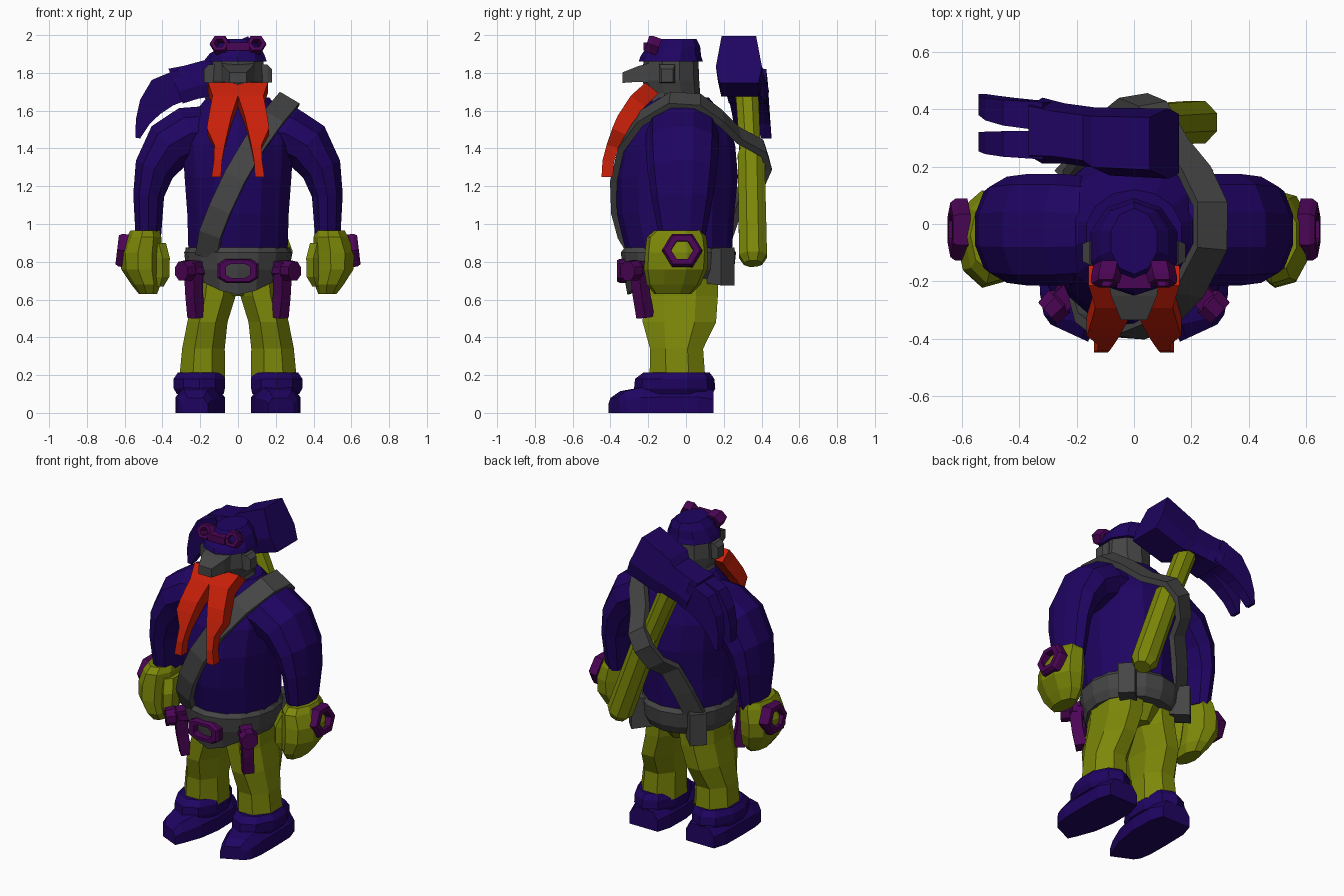
import bpy, bmesh, math
from mathutils import Vector as V


def material(name, rgb):
    m = bpy.data.materials.new(name)
    m.diffuse_color = (*rgb, 1)
    return m


NAVY = material("navy", (0.0135, 0.0012, 0.12))
OLIVE = material("olive", (0.2, 0.245, 0.0025))
GREY = material("grey", (0.06, 0.06, 0.06))
RED = material("red", (0.58, 0.014, 0.0025))
PURPLE = material("purple", (0.07, 0.0015, 0.09))


def loft(name, rings, mat, wrap=False):
    """Skin a list of equal-sized point rings; cap the ends or wrap around."""
    bm = bmesh.new()
    vs = [[bm.verts.new(p) for p in r] for r in rings]
    n = len(vs[0])
    for i in range(len(vs) if wrap else len(vs) - 1):
        a, b = vs[i], vs[(i + 1) % len(vs)]
        for k in range(n):
            j = (k + 1) % n
            bm.faces.new((a[k], a[j], b[j], b[k]))
    if not wrap:
        bm.faces.new(vs[0][::-1])
        bm.faces.new(vs[-1])
    bmesh.ops.recalc_face_normals(bm, faces=bm.faces)
    me = bpy.data.meshes.new(name)
    bm.to_mesh(me)
    bm.free()
    me.materials.append(mat)
    ob = bpy.data.objects.new(name, me)
    bpy.context.collection.objects.link(ob)
    return ob


def ring(c, u, v, n, phase=0.0, power=1.0):
    """Polygon on an ellipse; a power under 1 makes it squarer."""
    c, u, v = V(c), V(u), V(v)

    def sq(a):
        return math.copysign(abs(a) ** power, a)
    return [c + u * sq(math.cos(t)) + v * sq(math.sin(t))
            for t in (2 * math.pi * (k + phase) / n for k in range(n))]


def stack(name, rows, mat, n=10, s=1, phase=0.5):
    """Upright loft from rows of z, centre x, centre y, radius x, radius y."""
    return loft(name, [ring((s * x, y, z), (rx, 0, 0), (0, ry, 0), n, phase)
                       for z, x, y, rx, ry in rows], mat)


def rod(name, pts, radii, mat, n=8, up=(0, 1, 0)):
    """Rod through points, every ring square to the overall direction."""
    d = (V(pts[-1]) - V(pts[0])).normalized()
    u = d.cross(V(up)).normalized()
    w = d.cross(u)
    return loft(name, [ring(p, u * r, w * r, n, 0.5) for p, r in zip(pts, radii)], mat)


def nut(name, c, axis, u, v, inner, depth, mat, n=6, phase=0.0, power=1.0):
    """Open polygonal ring with size vectors u and v."""
    c, a, u, v = V(c), V(axis).normalized() * depth / 2, V(u), V(v)
    return loft(name, [ring(c + a * e, u * k, v * k, n, phase, power)
                       for e, k in ((-1, 1), (.4, 1), (1, .88), (1, inner), (-1, inner))],
                mat, wrap=True)


def rect(c, u, v):
    c, u, v = V(c), V(u), V(v)
    return [c - u - v, c + u - v, c + u + v, c - u + v]


# Torso
stack("torso", [(.78, 0, -.04, .26, .27), (.88, 0, -.04, .27, .285),
                (1.05, 0, -.055, .275, .31), (1.25, 0, -.05, .29, .325),
                (1.42, 0, -.04, .30, .30), (1.56, 0, -.025, .26, .24),
                (1.67, 0, -.03, .17, .15)], NAVY, 14)

# Belt with a dipped front
belt = []
for z, rx, ry in ((0, .25, .27), (.76, .275, .295), (.85, .285, .305), (.875, .27, .285)):
    pts = ring((0, -.04, z), (rx, 0, 0), (0, ry, 0), 16)
    if z == 0:
        for p in pts:
            front = max(0, (-.04 - p.y) / ry)
            p.z = .71 - .085 * front ** 4
    belt.append(pts)
loft("belt", belt, GREY)
nut("belt_buckle", (0, -.34, .752), (0, -1, 0), (.114, 0, 0), (0, 0, .067), .58, .05,
    PURPLE, 8, .5, .6)

# Hips
stack("hips", [(.78, 0, -.03, .22, .22), (.70, 0, -.03, .2, .2),
               (.62, 0, -.02, .07, .14)], OLIVE)

for s, side in ((-1, "left"), (1, "right")):
    # Sleeve: in-plane centre, half thickness, half depth and slope
    rows = [(.12, 1.49, .145, .18, 0), (.25, 1.48, .155, .195, -25),
            (.365, 1.415, .145, .195, -42), (.443, 1.29, .113, .185, -65),
            (.473, 1.15, .086, .165, -85), (.475, .92, .07, .12, -90)]
    loft(side + "_sleeve", [ring((s * x, -.02, z),
         (-s * math.sin(math.radians(a)) * h, 0, math.cos(math.radians(a)) * h),
         (0, d, 0), 10, .5) for x, z, h, d, a in rows], NAVY)

    # Gloved fist, thumb and wrist nut
    stack(side + "_glove", [(.965, .49, -.04, .08, .13), (.93, .495, -.05, .095, .16),
                            (.85, .51, -.05, .112, .17), (.76, .51, -.055, .108, .17),
                            (.68, .485, -.065, .08, .145), (.63, .475, -.07, .05, .1)],
          OLIVE, 9, s)
    stack(side + "_thumb", [(.90, .42, -.08, .045, .07), (.82, .40, -.11, .045, .08),
                            (.72, .40, -.12, .042, .07), (.67, .415, -.12, .025, .04)],
          OLIVE, 6, s)
    nut(side + "_wrist_nut", (s * .61, -.02, .86), (s, 0, .12), (0, .108, 0),
        (-s * .012, 0, .1), .55, .06, PURPLE)

    # Trouser leg
    stack(side + "_leg", [(.78, .11, -.03, .125, .215), (.62, .125, -.03, .122, .215),
                          (.48, .162, -.035, .115, .21), (.34, .183, -.05, .122, .152),
                          (.17, .19, -.045, .132, .16)], OLIVE, 8, s)

    # Boot foot and cuff, the toe cut at a slant
    foot = []
    for y, cx, w, h, skew in ((.145, .2, .1, .12, 0), (.06, .2, .127, .14, 0),
                              (-.1, .2, .13, .14, 0), (-.24, .21, .118, .135, 0),
                              (-.335, .225, .09, .115, .02), (-.38, .225, .065, .08, .03)):
        foot.append([V((s * (cx + w * fx), y + skew * fx, h * fz)) for fx, fz in
                     ((-1, 0), (1, 0), (1, .6), (.65, 1), (-.65, 1), (-1, .6))])
    loft(side + "_boot", foot, NAVY)
    stack(side + "_boot_cuff", [(.10, .2, -.06, .13, .2), (.13, .205, -.06, .143, .215),
                                (.18, .205, -.06, .143, .21), (.214, .2, -.05, .125, .175)],
          NAVY, 10, s)

    # Belt pouch at the back
    n, t = V((s * .72, .69, 0)), V((s * .69, -.72, 0))
    c = V((s * .2, .18, .775))
    loft(side + "_belt_pouch", [rect(c - n * .06, t * .05, (0, 0, .09)),
                                rect(c + n * .06, t * .05, (0, 0, .1))], GREY)

    # Small belt hammer: handle and head
    rod(side + "_tool_handle", [(s * .237, -.255, .80), (s * .232, -.235, .62),
                                (s * .22, -.215, .505)],
        [.052, .047, .048], PURPLE, 4, up=(1, 1, 0))
    h = [V((s * .2, -.22, .755)), V((s * .25, -.26, .755)),
         V((s * .26, -.27, .755)), V((s * .3, -.31, .75))]
    rod(side + "_tool_head", h, [.045, .04, .058, .054], PURPLE, 8, up=(0, 0, 1))

    # Beard tuft: z, inner x, outer x, y, half thickness, tilt
    loft(side + "_beard", [rect((s * (a + b) / 2, y, z), ((b - a) / 2, 0, 0), (0, d, -d * k))
         for z, a, b, y, d, k in ((1.72, 0, .158, -.18, .035, .8), (1.65, 0, .135, -.255, .037, .8),
                                  (1.55, .035, .155, -.325, .037, .6),
                                  (1.49, .05, .165, -.355, .035, .5),
                                  (1.41, .07, .125, -.39, .03, .3),
                                  (1.33, .085, .128, -.412, .03, .2),
                                  (1.25, .09, .14, -.417, .03, 0))], RED)

    # Ear pad and goggle lens ring
    loft(side + "_ear_pad", [rect((s * x, -.1, z), (0, k, 0), (0, 0, k * 1.15))
                             for x, z, k in ((.11, 1.8, .042), (.155, 1.795, .042),
                                             (.18, 1.785, .03))], GREY)
    nut(side + "_goggle", (s * .092, -.175, 1.947), (s * .2, -1, .35), (.056, 0, 0),
        (0, .018, .05), .5, .07, PURPLE)

# Head, nose guard, helmet and goggle bridge
stack("head", [(1.62, 0, -.05, .16, .15), (1.69, 0, -.07, .13, .145), (1.76, 0, -.08, .15, .15),
               (1.88, 0, -.08, .14, .145)], GREY)
loft("nose_guard", [rect((0, -.18, 1.80), (.09, 0, 0), (0, 0, .055)),
                    rect((0, -.25, 1.795), (.08, 0, 0), (0, 0, .042)),
                    rect((0, -.335, 1.775), (.045, 0, 0), (0, 0, .028))], GREY)
stack("helmet", [(1.86, 0, -.08, .16, .17), (1.89, 0, -.08, .15, .16),
                 (1.94, 0, -.065, .125, .14), (1.98, 0, -.06, .085, .115)], NAVY)
loft("goggle_bridge", [rect((x, -.2, 1.94), (0, .025, 0), (0, 0, .022))
                       for x in (-.06, .06)], PURPLE)

# Shoulder strap wrapping the torso and the hammer handle
path = [V(p) for p in ((-.165, -.26, .83), (-.145, -.335, .95), (-.095, -.372, 1.08),
                       (-.015, -.378, 1.25), (.085, -.338, 1.42), (.185, -.235, 1.56),
                       (.265, -.08, 1.655), (.265, .07, 1.645), (.21, .185, 1.56),
                       (.135, .275, 1.47), (.06, .405, 1.40), (.0, .43, 1.32),
                       (-.055, .385, 1.22), (-.09, .285, 1.15), (-.15, .235, 1.0),
                       (-.19, .18, .85))]
strap = []
for i, p in enumerate(path):
    d = (path[min(i + 1, len(path) - 1)] - path[max(i - 1, 0)]).normalized()
    out = p - V((0, -.04, 1.2))
    out = (out - d * out.dot(d)).normalized()
    strap.append(rect(p, d.cross(out) * .06, out * .018))
loft("shoulder_strap", strap, GREY)

# War hammer handle: thick grip and thinner neck
rod("hammer_grip", [(.235, .355, .79), (.22, .355, .83), (.03, .345, 1.36), (.01, .343, 1.41)],
    [.052, .08, .077, .055], OLIVE)
rod("hammer_neck", [(.03, .343, 1.32), (-.14, .32, 1.74)], [.06, .066], OLIVE)

# War hammer head: block and tapering body
axis, rise = V((.92, 0, .38)), V((-.38, 0, .92))


def block(x, z, y, w, h):
    c = V((x, y, z))
    return [c + V((0, a * w, 0)) + rise * b * h for a, b in
            ((-.85, -1), (.85, -1), (1, -.3), (.75, 1), (-.75, 1), (-1, -.3))]


loft("hammer_head", [block(.105, 1.87, .28, .122, .135), block(-.1, 1.79, .287, .118, .125),
                     block(-.14, 1.775, .3, .105, .1), block(-.25, 1.75, .315, .105, .095),
                     block(-.33, 1.73, .325, .115, .1)], NAVY)

# Two curved claws
for y0, y1, label in ((.275, .29, "near"), (.375, .425, "far")):
    rows = [(-.29, 1.74, .085, 70), (-.40, 1.695, .088, 50), (-.465, 1.62, .065, 35),
            (-.505, 1.54, .038, 18), (-.53, 1.455, .012, 10)]
    claw = []
    for i, (x, z, h, a) in enumerate(rows):
        f, a = i / 4, math.radians(a)
        claw.append(rect((x, y0 + (y1 - y0) * f, z), (0, .05 - .022 * f, 0),
                         (-math.cos(a) * h, 0, math.sin(a) * h)))
    loft(label + "_hammer_claw", claw, NAVY)
